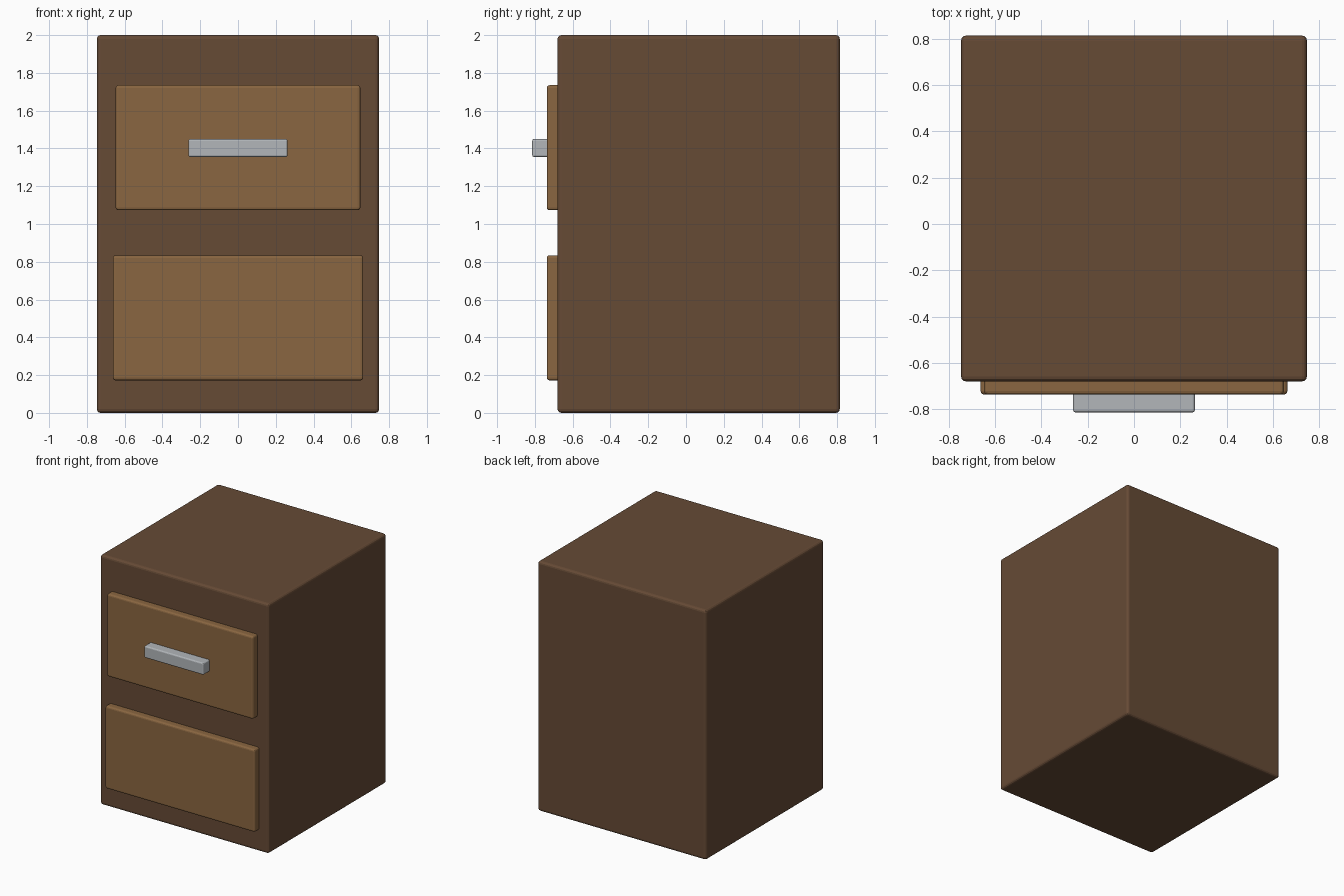
import bpy

if "Cube" in bpy.data.objects:
    bpy.data.objects.remove(bpy.data.objects["Cube"])


def material(name, rgb):
    m = bpy.data.materials.new(name)
    m.diffuse_color = (*rgb, 1)
    m.use_nodes = True
    m.node_tree.nodes["Principled BSDF"].inputs["Base Color"].default_value = m.diffuse_color
    return m


def box(name, lo, hi, mat, bevel, segments=3):
    """Rounded-edge box spanning corner lo to corner hi."""
    bpy.ops.mesh.primitive_cube_add(
        size=1, location=[(a + b) / 2 for a, b in zip(lo, hi)])
    ob = bpy.context.object
    ob.name = name
    ob.scale = [b - a for a, b in zip(lo, hi)]
    bpy.ops.object.transform_apply(location=False, rotation=False, scale=True)
    ob.data.materials.append(mat)
    mod = ob.modifiers.new("rounded_edges", 'BEVEL')
    mod.width = bevel
    mod.segments = segments
    mod.limit_method = 'ANGLE'
    return ob


dark_wood = material("dark_wood", (0.133, 0.069, 0.036))
light_wood = material("light_wood", (0.254, 0.133, 0.052))
metal = material("brushed_metal", (0.445, 0.468, 0.491))

# Cabinet body
box("cabinet_body", (-0.747, -0.68, 0), (0.747, 0.814, 2), dark_wood, 0.02)

# Drawer fronts, set slightly into the body
for name, w, z0, z1 in (("upper_drawer", 0.648, 1.073, 1.735),
                        ("lower_drawer", 0.663, 0.172, 0.834)):
    box(name, (-w, -0.737, z0), (w, -0.64, z1), light_wood, 0.015)

# Handle bar on the upper drawer
box("drawer_handle", (-0.263, -0.814, 1.355), (0.263, -0.72, 1.45), metal, 0.01)
